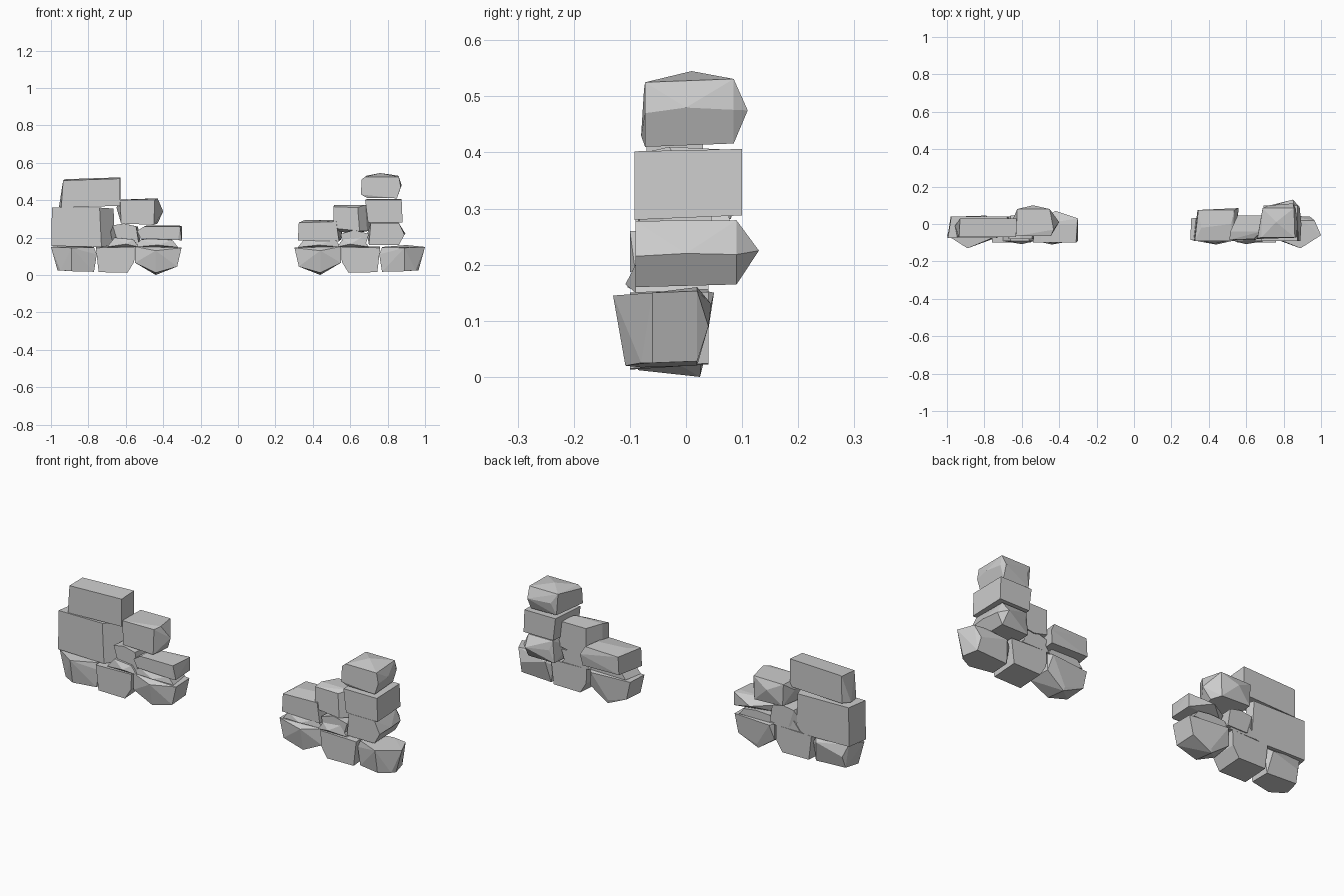
import bpy, bmesh, math


def stone(name, outline, front, back, taper=(0.95, 0.9), shift=(0, 0), extra=(), flip=False):
    """Chipped stone: hull of a front outline (x, z), its tapered back copy and extra corners."""
    cx = sum(p[0] for p in outline) / len(outline)
    cz = sum(p[1] for p in outline) / len(outline)
    pts = [(x, front, z) for x, z in outline]
    pts += [(cx + (x - cx) * taper[0] + shift[0], back, cz + (z - cz) * taper[1] + shift[1])
            for x, z in outline]
    pts += list(extra)
    side = -1 if flip else 1
    bm = bmesh.new()
    for x, y, z in pts:
        bm.verts.new((side * x, y, z))
    bmesh.ops.convex_hull(bm, input=bm.verts[:])
    loose = [v for v in bm.verts if not v.link_faces]
    bmesh.ops.delete(bm, geom=loose, context='VERTS')
    bmesh.ops.dissolve_limit(bm, angle_limit=math.radians(7), verts=bm.verts[:], edges=bm.edges[:])
    bmesh.ops.recalc_face_normals(bm, faces=bm.faces[:])
    mesh = bpy.data.meshes.new(name)
    bm.to_mesh(mesh)
    bm.free()
    bpy.context.collection.objects.link(bpy.data.objects.new(name, mesh))


# Foundation course, mirrored for the two wall stubs
for side, flip in (("left", False), ("right", True)):
    stone(side + "_base_outer_stone",
          [(-.95, .025), (-.77, .017), (-.755, .11), (-.77, .147), (-.97, .15)], -.08, .02,
          (.96, 1), (0, .003),
          [(-1, -.06, .15), (-.89, -.13, .145), (-.89, -.108, .02), (-.965, -.06, .025),
           (-.94, .04, .09), (-.79, .045, .13), (-.9, .02, .16)], flip)
    stone(side + "_base_middle_stone",
          [(-.745, .015), (-.59, .013), (-.555, .07), (-.552, .15), (-.76, .145)], -.1, .04,
          (1, .98), (0, .008), [(-.6, .035, .158)], flip)
    stone(side + "_base_inner_stone",
          [(-.55, .065), (-.44, .012), (-.325, .045), (-.302, .145), (-.55, .152)], -.085, .03,
          (.94, .96), (.005, .005),
          [(-.44, -.11, .13), (-.44, .025, 0), (-.3, -.04, .145), (-.52, .05, .15)], flip)
    # Flat chips bedding the next course
    stone(side + "_inner_chip", [(-.55, .15), (-.32, .148), (-.35, .185), (-.43, .195), (-.52, .19)],
          -.08, .03, (.9, .95), (0, .003), [(-.43, -.105, .16)], flip)
    stone(side + "_middle_chip", [(-.7, .15), (-.53, .15), (-.56, .19), (-.66, .2)],
          -.09, .04, (.95, .95), (0, .005), [(-.6, -.108, .165)], flip)

# Left stub, upper courses
stone("left_large_block", [(-.998, .155), (-.73, .15), (-.74, .36), (-.995, .36)], -.075, .04,
      (.94, 1), (.01, 0),
      [(-.66, 0, .16), (-.665, 0, .355), (-.68, .04, .355), (-.67, .035, .165)])
stone("left_top_block", [(-.945, .36), (-.63, .37), (-.63, .515), (-.935, .505)], -.07, .03,
      (.96, 1), (.008, .007), [(-.957, -.01, .365), (-.93, .03, .51)])
stone("left_filler_stone", [(-.67, .265), (-.64, .165), (-.53, .165), (-.545, .26), (-.61, .275)],
      -.08, .045, (1, .95), (.01, 0), [(-.69, .02, .2)])
stone("left_ledge_stone", [(-.54, .235), (-.52, .195), (-.32, .187), (-.31, .26), (-.5, .26)],
      -.1, 0, (.95, .95), (.005, .005),
      [(-.3, -.09, .185), (-.3, .03, .26), (-.3, .03, .19), (-.42, .07, .23)])
stone("left_step_stone", [(-.625, .275), (-.45, .268), (-.445, .402), (-.63, .4)], -.065, .08,
      (.94, .92), (0, .008),
      [(-.4, .01, .34), (-.43, -.03, .41), (-.43, .03, .275), (-.54, .1, .36),
       (-.65, .02, .36)])

# Right stub, inner stones
stone("right_ledge_stone", [(.32, .185), (.54, .18), (.525, .285), (.325, .28)], -.09, .075,
      (.96, .98), (.015, .008), [(.36, -.02, .295), (.56, .085, .25), (.52, 0, .295)])
stone("right_filler_stone", [(.55, .22), (.56, .155), (.68, .155), (.7, .22), (.62, .24)],
      -.09, .04, (.98, .95))
stone("right_step_stone", [(.515, .24), (.6, .22), (.69, .235), (.68, .375), (.515, .375)],
      -.04, .045, (.9, .95), (.03, 0),
      [(.51, -.085, .25), (.51, -.085, .365), (.65, -.085, .235), (.64, -.08, .36)])

# Right stub, tower of three stones
stone("right_tower_lower_stone", [(.7, .16), (.86, .16), (.89, .215), (.86, .278), (.71, .278)],
      -.09, .09, (.95, .97), (0, .003),
      [(.85, .13, .225), (.895, 0, .22), (.73, .1, .23), (.69, -.02, .22)])
stone("right_tower_middle_stone", [(.695, .28), (.88, .28), (.875, .402), (.68, .402)], -.092, .1,
      (.93, .97), (.005, .006), [(.68, -.03, .4), (.85, .1, .285)])
stone("right_tower_top_stone", [(.69, .412), (.85, .41), (.87, .47), (.86, .525), (.68, .525)],
      -.073, .085, (.93, 1), (0, .006),
      [(.658, -.08, .43), (.66, -.075, .51), (.76, .01, .545), (.85, .11, .475),
       (.72, .1, .48), (.875, 0, .48)])
